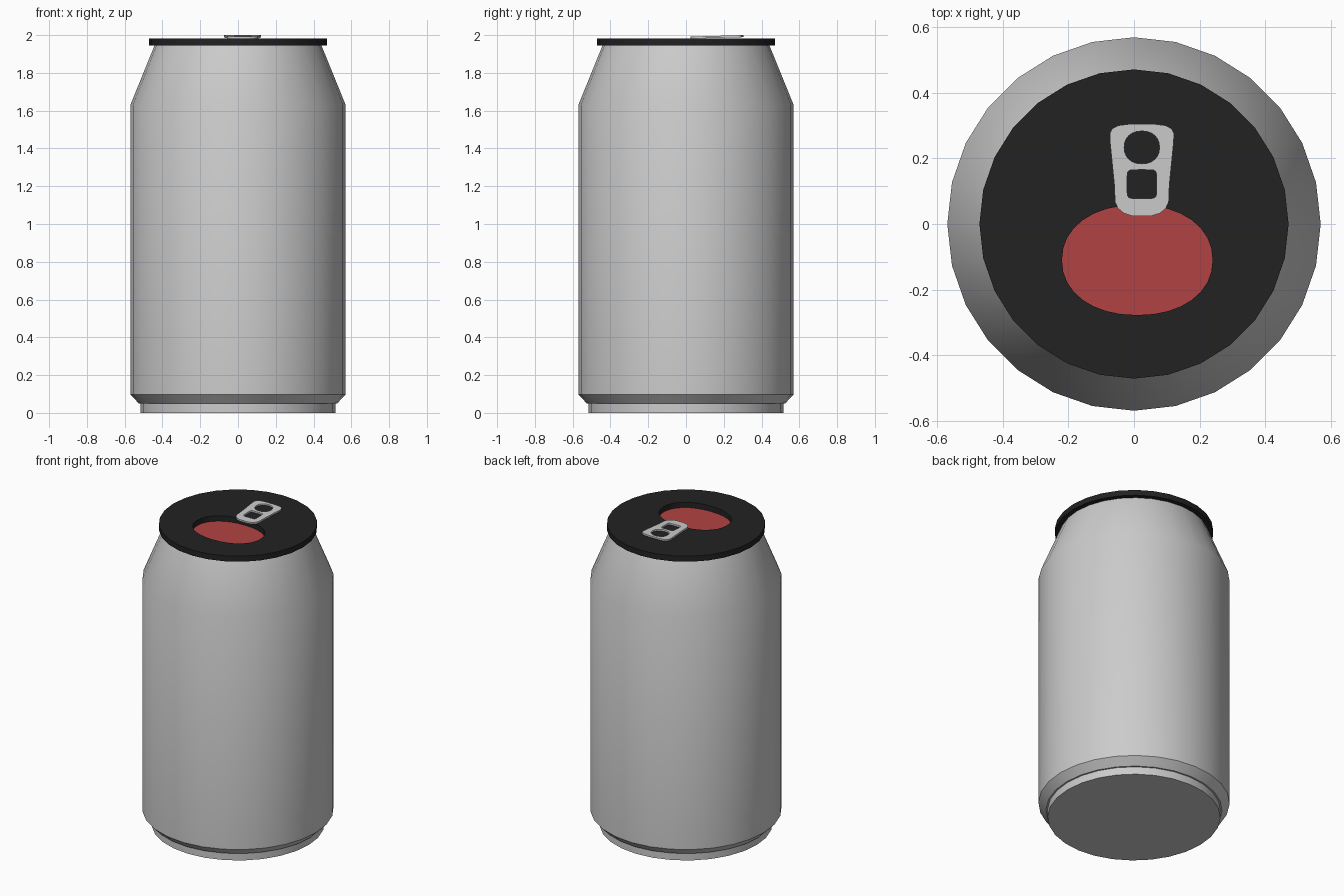
import bpy, bmesh
from math import sin, cos, tau, radians, copysign

if "Cube" in bpy.data.objects:
    bpy.data.objects.remove(bpy.data.objects["Cube"])

SIDES = 28

def colour(obj, name, rgb):
    mat = bpy.data.materials.new(name)
    mat.diffuse_color = (*rgb, 1)
    mat.use_nodes = True
    mat.node_tree.nodes["Principled BSDF"].inputs["Base Color"].default_value = mat.diffuse_color
    obj.data.materials.append(mat)

def loop(cx, cy, rx, ry, n, power=2.0):
    """Closed superellipse outline; power 2 is a plain ellipse."""
    f = lambda v: copysign(abs(v) ** (2 / power), v)
    return [(cx + rx * f(cos(tau * i / n)), cy + ry * f(sin(tau * i / n))) for i in range(n)]

def smooth(obj, angle=30):
    bpy.ops.object.select_all(action='DESELECT')
    obj.select_set(True)
    bpy.context.view_layer.objects.active = obj
    bpy.ops.object.shade_smooth_by_angle(angle=radians(angle))

def plate(name, outlines, z, half):
    """Flat plate from an outer outline and optional holes."""
    cu = bpy.data.curves.new(name, 'CURVE')
    cu.dimensions, cu.fill_mode, cu.extrude = '2D', 'BOTH', half
    for pts in outlines:
        sp = cu.splines.new('POLY')
        sp.points.add(len(pts) - 1)
        for p, (x, y) in zip(sp.points, pts):
            p.co = (x, y, 0, 1)
        sp.use_cyclic_u = True
    obj = bpy.data.objects.new(name, cu)
    bpy.context.collection.objects.link(obj)
    obj.location.z = z
    bpy.ops.object.select_all(action='DESELECT')
    obj.select_set(True)
    bpy.context.view_layer.objects.active = obj
    bpy.ops.object.convert(target='MESH')
    obj = bpy.context.object
    bm = bmesh.new()
    bm.from_mesh(obj.data)
    bmesh.ops.remove_doubles(bm, verts=bm.verts, dist=1e-5)
    bmesh.ops.recalc_face_normals(bm, faces=bm.faces)
    bm.to_mesh(obj.data)
    bm.free()
    smooth(obj)
    return obj

# Can body: lathed profile with foot, chamfer, wall and neck
profile = [(0.515, 0), (0.515, 0.05), (0.525, 0.05), (0.57, 0.097), (0.57, 1.63), (0.44, 1.95)]
bm = bmesh.new()
rings = [[bm.verts.new((x, y, z)) for x, y in loop(0, 0, r, r, SIDES)] for r, z in profile]
for a, b in zip(rings, rings[1:]):
    for i in range(SIDES):
        j = (i + 1) % SIDES
        bm.faces.new((a[i], a[j], b[j], b[i]))
bm.faces.new(rings[0][::-1])
me = bpy.data.meshes.new("can_body")
bm.to_mesh(me)
bm.free()
body = bpy.data.objects.new("can_body", me)
bpy.context.collection.objects.link(body)
smooth(body)

# Lid with mouth opening
mouth = (0.01, -0.11)
lid = plate("lid", [loop(0, 0, 0.472, 0.472, SIDES), loop(*mouth, 0.23, 0.168, 32, 2.15)], 1.963, 0.018)
colour(lid, "lid_black", (0.016, 0.016, 0.016))

# Red panel at the bottom of the opening
panel = plate("mouth_panel", [loop(*mouth, 0.235, 0.173, 32, 2.15)], 1.945, 0.001)
colour(panel, "mouth_red", (0.45, 0.055, 0.055))

# Pull tab: tapered outline with finger hole and rivet window
half = [(0.03, 0.025), (0.055, 0.033), (0.073, 0.048), (0.082, 0.068), (0.084, 0.12), (0.09, 0.18),
        (0.097, 0.25), (0.098, 0.277), (0.091, 0.291), (0.072, 0.301), (0.04, 0.305)]
cx = 0.024
outline = [(cx + x, y) for x, y in half] + [(cx - x, y) for x, y in reversed(half)]
tab = plate("pull_tab", [outline, loop(cx, 0.234, 0.054, 0.05, 24, 2.2),
                         loop(cx, 0.122, 0.045, 0.044, 24, 7)], 1.986, 0.0055)
tab.rotation_euler.x = radians(1.6)
